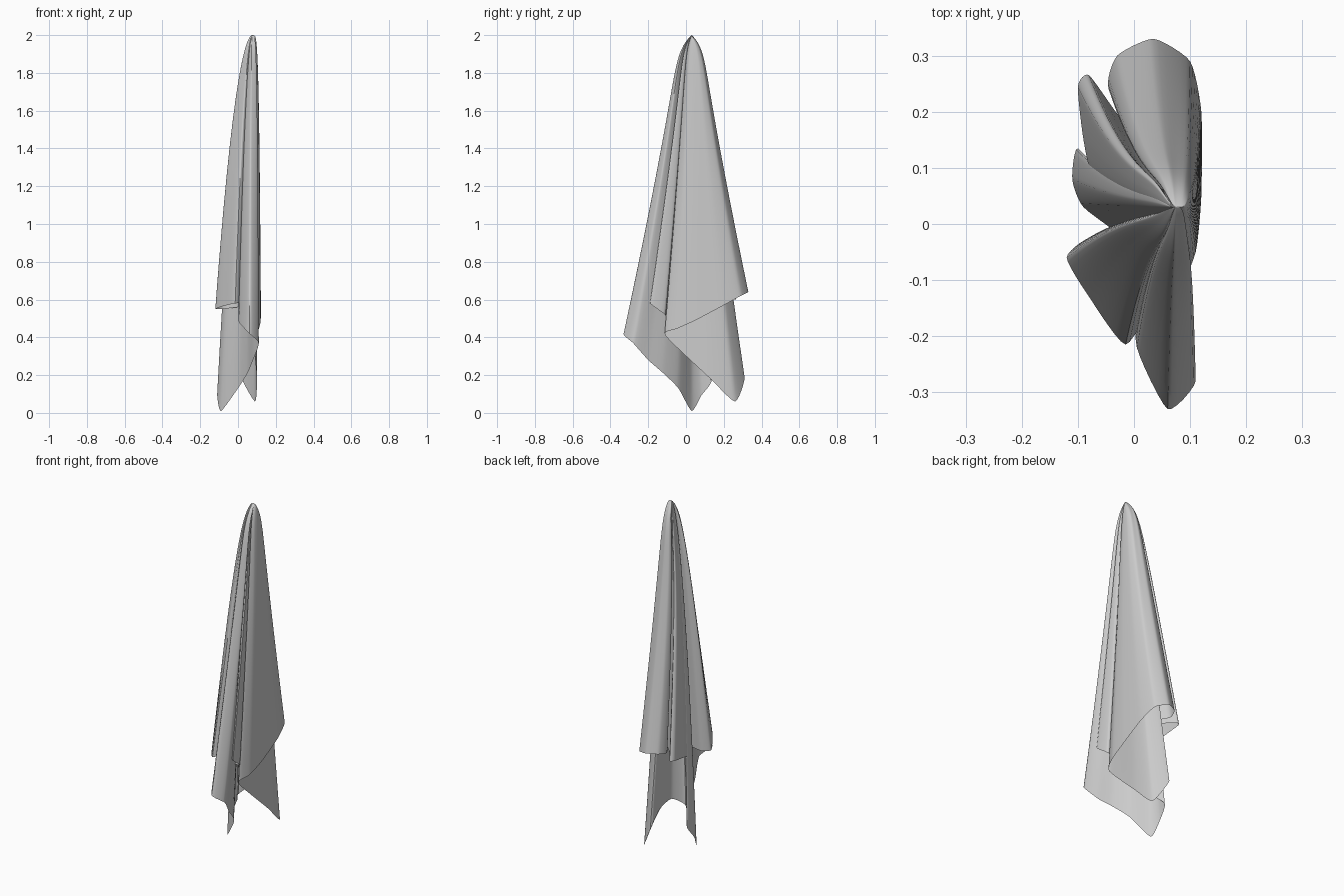
import bpy
from math import exp
from mathutils import Vector

# Remove the default object
default_object = bpy.data.objects.get("Cube")
if default_object:
    bpy.data.objects.remove(default_object, do_unlink=True)

# Hook point that every fold hangs from
PEAK = Vector((.075, .03, 2))

# Hem of the cloth, walked once around all the folds
big_panel = [(.08, -.11, .41), (.11, -.05, .445), (.12, .05, .49), (.12, .2, .57)]
back_fold = [(.1, .29, .62), (.035, .33, .64), (-.03, .3, .64), (-.045, .24, .63)]
rear_pleat = [(.03, .14, .62), (-.025, .19, .61), (-.08, .265, .6), (-.1, .245, .6)]
inner_pleat = [(-.09, .15, .58), (-.07, .08, .56), (.02, .05, .56), (0, -.02, .56)]
front_pleat = [(-.08, -.025, .55), (-.12, -.06, .55), (-.08, -.13, .565),
               (-.015, -.215, .58), (.04, -.14, .58)]
side_pleat = [(.1, -.19, .58), (.09, -.11, .52), (.01, -.12, .51)]
front_fold = [(.005, -.22, .48), (.06, -.33, .42), (.11, -.28, .37), (.08, -.2, .28)]
low_corner = [(.05, -.12, .21), (0, -.04, .13), (-.09, .03, .01), (-.11, .08, .09)]
hidden_pleat = [(-.1, .135, .17), (-.04, .06, .25), (.01, .12, .3)]
rear_corner = [(.01, .23, .28), (.015, .31, .19), (.09, .26, .06), (.1, .13, .18)]
hem = (big_panel + back_fold + rear_pleat + inner_pleat + front_pleat
       + side_pleat + front_fold + low_corner + hidden_pleat + rear_corner)


def smooth_loop(points, samples):
    """Round a closed loop of points with a Hermite curve."""
    pts = [Vector(p) for p in points]
    count = len(pts)
    loop = []
    for i in range(count):
        before, start, end, after = (pts[(i + k) % count] for k in (-1, 0, 1, 2))
        tan_a = (end - before) * .3
        tan_b = (after - start) * .3
        for s in range(samples):
            u = s / samples
            ease = u * u * (3 - 2 * u)
            loop.append(start.lerp(end, ease)
                        + tan_a * (u * (1 - u) ** 2)
                        - tan_b * (u * u * (1 - u)))
    return loop


def drape(point, t):
    """Place a point along the hanging line, rounded over the hook."""
    offset = point - PEAK
    shoulder = .18 * (1 - exp(-t / .04))
    spread = shoulder + .82 * t ** 1.15
    bulge = .2 if offset.x > 0 else .55
    return PEAK + Vector((offset.x * t ** bulge, offset.y * spread, offset.z * t))


# Loft the hanging lines into one sheet
ROWS = 32
loop = smooth_loop(hem, 6)
columns = len(loop)
verts = [PEAK]
for row in range(ROWS):
    t = ((row + 1) / ROWS) ** 2
    verts += [drape(p, t) for p in loop]

faces = [(0, 1 + c, 1 + (c + 1) % columns) for c in range(columns)]
for row in range(ROWS - 1):
    top = 1 + row * columns
    low = top + columns
    for c in range(columns):
        n = (c + 1) % columns
        faces.append((top + c, low + c, low + n, top + n))

mesh = bpy.data.meshes.new("hanging_cloth")
mesh.from_pydata(verts, [], faces)
cloth = bpy.data.objects.new("hanging_cloth", mesh)
bpy.context.collection.objects.link(cloth)

# Plain fabric colour
fabric = bpy.data.materials.new("grey fabric")
fabric.use_nodes = True
grey = (.6, .6, .6, 1)
fabric.diffuse_color = grey
fabric.node_tree.nodes["Principled BSDF"].inputs["Base Color"].default_value = grey
mesh.materials.append(fabric)

# Smooth folds with crisp creases
bpy.ops.object.select_all(action="DESELECT")
cloth.select_set(True)
bpy.context.view_layer.objects.active = cloth
bpy.ops.object.shade_smooth_by_angle(angle=1)
